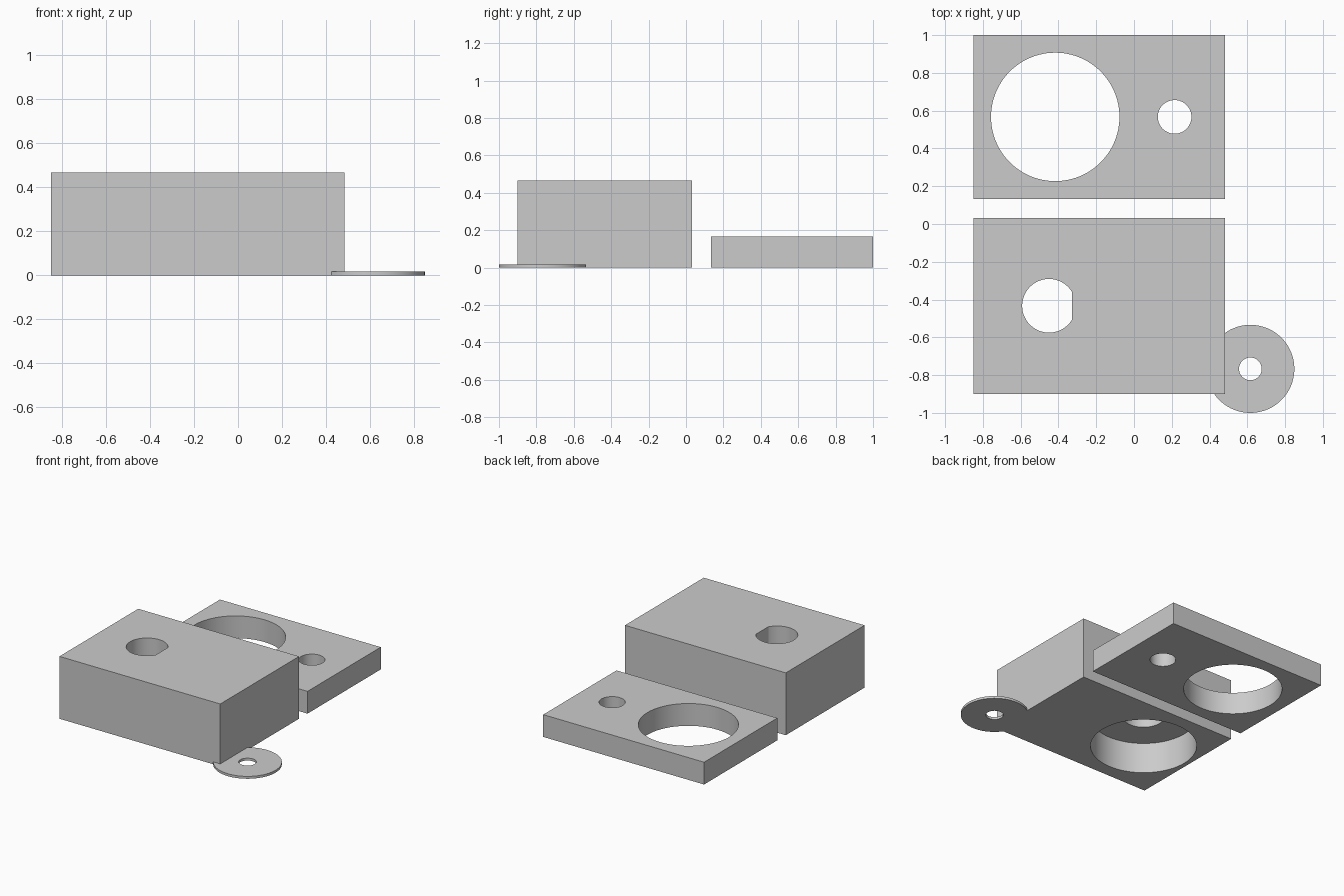
import bpy
import bmesh
from math import acos, cos, pi, radians, sin

default = bpy.data.objects.get("Cube")
if default:
    bpy.data.objects.remove(default, do_unlink=True)

GREY = (0.6, 0.6, 0.6, 1.0)
grey = bpy.data.materials.new("plain grey")
grey.use_nodes = True
grey.diffuse_color = GREY
grey.node_tree.nodes["Principled BSDF"].inputs["Base Color"].default_value = GREY


def prism(name, outline, bottom, top):
    """Extrude a closed outline from bottom to top."""
    bm = bmesh.new()
    face = bm.faces.new([bm.verts.new((x, y, bottom)) for x, y in outline])
    grown = bmesh.ops.extrude_face_region(bm, geom=[face])["geom"]
    raised = [v for v in grown if isinstance(v, bmesh.types.BMVert)]
    bmesh.ops.translate(bm, verts=raised, vec=(0, 0, top - bottom))
    bmesh.ops.recalc_face_normals(bm, faces=bm.faces)
    mesh = bpy.data.meshes.new(name)
    bm.to_mesh(mesh)
    bm.free()
    mesh.materials.append(grey)
    obj = bpy.data.objects.new(name, mesh)
    bpy.context.collection.objects.link(obj)
    return obj


def rectangle(x0, x1, y0, y1):
    return [(x0, y0), (x1, y0), (x1, y1), (x0, y1)]


def circle(x, y, r, n=96):
    return [(x + r * cos(2 * pi * i / n), y + r * sin(2 * pi * i / n)) for i in range(n)]


def flatted_circle(x, y, r, flat, n=96):
    """Circle cut off by a straight flat on its +x side."""
    start = acos(flat / r)
    step = (2 * pi - 2 * start) / n
    return [(x + r * cos(start + i * step), y + r * sin(start + i * step))
            for i in range(n + 1)]


def cut(obj, outline, bottom, top):
    """Subtract a prism from the object."""
    cutter = prism("cutter", outline, bottom, top)
    cutter.hide_render = True
    mod = obj.modifiers.new("hole", "BOOLEAN")
    mod.operation = "DIFFERENCE"
    mod.solver = "EXACT"
    mod.object = cutter
    bpy.context.view_layer.objects.active = obj
    bpy.ops.object.modifier_apply(modifier=mod.name)
    bpy.data.objects.remove(cutter, do_unlink=True)


def smooth(obj):
    bpy.ops.object.select_all(action="DESELECT")
    obj.select_set(True)
    bpy.context.view_layer.objects.active = obj
    bpy.ops.object.shade_smooth_by_angle(angle=radians(30))


LEFT, RIGHT = -0.85, 0.483

# Thick block: wide pocket from below, flatted shaft hole through the top
block = prism("housing_block", rectangle(LEFT, RIGHT, -0.9, 0.033), 0, 0.467)
cut(block, circle(-0.45, -0.433, 0.367), -0.1, 0.233)
cut(block, flatted_circle(-0.45, -0.433, 0.142, 0.122), 0.1, 0.6)

# Thin plate with a large and a small through hole
plate = prism("cover_plate", rectangle(LEFT, RIGHT, 0.133, 1), 0, 0.167)
cut(plate, circle(-0.417, 0.567, 0.34), -0.1, 0.3)
cut(plate, circle(0.215, 0.567, 0.089), -0.1, 0.3)

# Flat washer tucked under the block's corner
washer = prism("washer", circle(0.616, -0.767, 0.233), 0, 0.018)
cut(washer, circle(0.616, -0.767, 0.06), -0.1, 0.1)

for part in (block, plate, washer):
    smooth(part)
